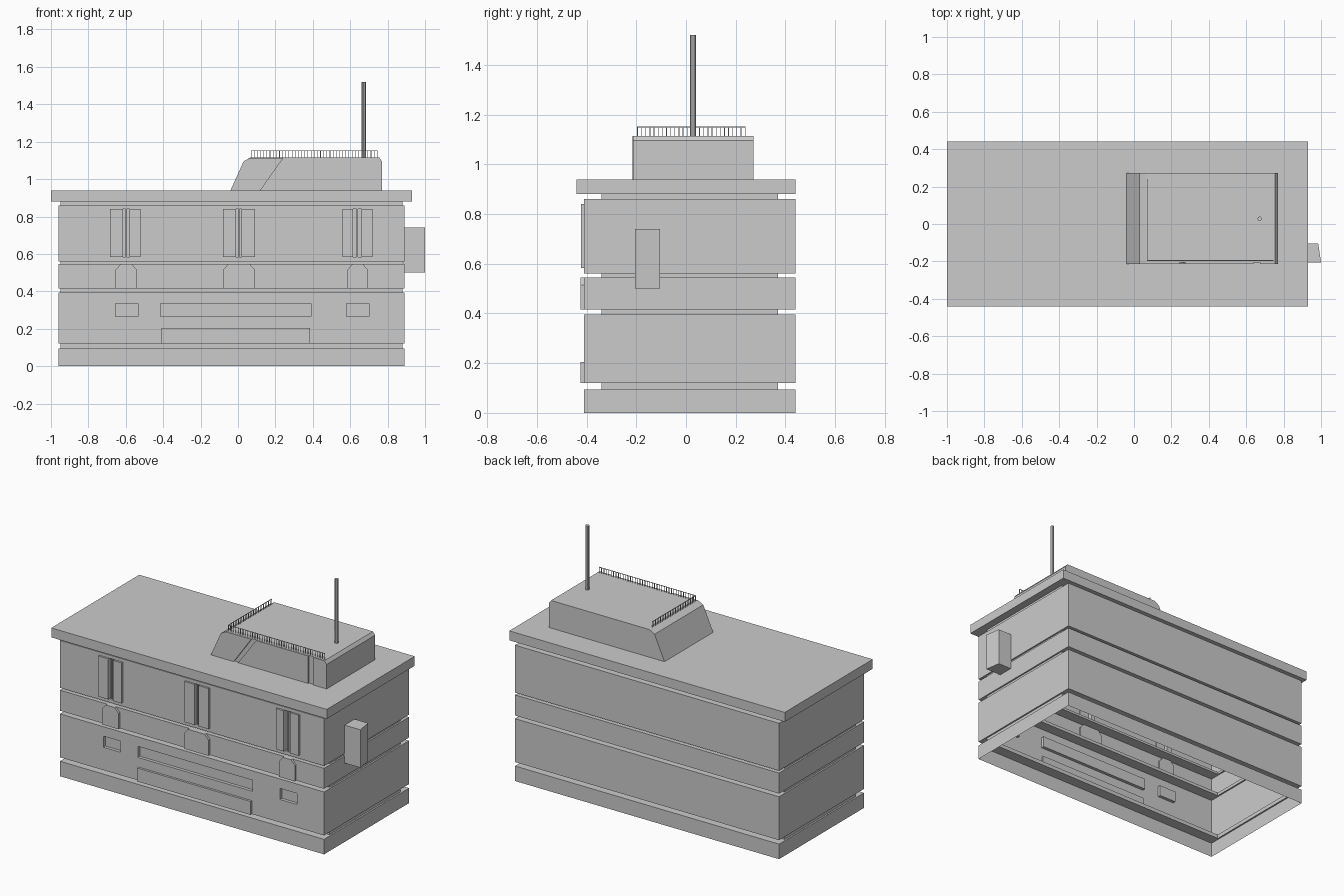
import bpy, bmesh
from mathutils import Vector

if "Cube" in bpy.data.objects:
    bpy.data.objects.remove(bpy.data.objects["Cube"])


def finish(name, bm):
    mesh = bpy.data.meshes.new(name)
    bm.normal_update()
    bm.to_mesh(mesh)
    bm.free()
    ob = bpy.data.objects.new(name, mesh)
    bpy.context.collection.objects.link(ob)
    return ob


def add_box(bm, x0, x1, y0, y1, z0, z1):
    res = bmesh.ops.create_cube(bm, size=1)
    for v in res["verts"]:
        v.co = Vector(((x0 + x1) / 2 + v.co.x * (x1 - x0),
                       (y0 + y1) / 2 + v.co.y * (y1 - y0),
                       (z0 + z1) / 2 + v.co.z * (z1 - z0)))


def box(name, *dims):
    bm = bmesh.new()
    add_box(bm, *dims)
    return finish(name, bm)


def prism(name, pts, y0, y1):
    """Extrude an x-z outline from y0 to y1."""
    bm = bmesh.new()
    face = bm.faces.new([bm.verts.new((x, y0, z)) for x, z in pts])
    ext = bmesh.ops.extrude_face_region(bm, geom=[face], use_keep_orig=True)
    for v in ext["geom"]:
        if isinstance(v, bmesh.types.BMVert):
            v.co.y = y1
    bmesh.ops.recalc_face_normals(bm, faces=bm.faces[:])
    return finish(name, bm)


def recess(bm, x0, x1, z0, z1, depth):
    """Cut a rectangular pocket in the front wall."""
    cuts = [((x0, 0, 0), (1, 0, 0)), ((x1, 0, 0), (1, 0, 0)),
            ((0, 0, z0), (0, 0, 1)), ((0, 0, z1), (0, 0, 1))]
    for co, no in cuts:
        faces = []
        for f in bm.faces:
            c = f.calc_center_median()
            zs = [v.co.z for v in f.verts]
            if all(abs(v.co.y + 0.41) < 1e-4 for v in f.verts) and \
                    min(zs) < z1 and max(zs) > z0:
                faces.append(f)
        geom = set(faces)
        for f in faces:
            geom.update(f.edges)
            geom.update(f.verts)
        bmesh.ops.bisect_plane(bm, geom=list(geom), dist=1e-5,
                               plane_co=co, plane_no=no)
    hit = []
    for f in bm.faces:
        c = f.calc_center_bounds()
        if abs(c.y + 0.41) < 1e-4 and x0 < c.x < x1 and z0 < c.z < z1:
            hit.append(f)
    ext = bmesh.ops.extrude_face_region(bm, geom=hit)
    verts = [g for g in ext["geom"] if isinstance(g, bmesh.types.BMVert)]
    bmesh.ops.translate(bm, verts=verts, vec=(0, depth, 0))
    bmesh.ops.delete(bm, geom=[f for f in hit if f.is_valid], context='FACES')


# Hollow building shell: wall bands, set-back grooves and overhanging roof
WALL = (-0.96, 0.89, -0.41, 0.44)
GROOVE = (-0.95, 0.88, -0.34, 0.37)
ROOF = (-1.0, 0.93, -0.44, 0.44)
levels = []
for z0, z1 in [(0, 0.095), (0.12, 0.395), (0.415, 0.545), (0.56, 0.86)]:
    if z0 > 0:
        levels.append((GROOVE, z0))
    levels += [(WALL, z0), (WALL, z1), (GROOVE, z1)]
levels += [(GROOVE, 0.88), (ROOF, 0.88), (ROOF, 0.94)]

bm = bmesh.new()
rings = []
for (x0, x1, y0, y1), z in levels:
    rings.append([bm.verts.new((x, y, z)) for x, y in
                  ((x0, y0), (x1, y0), (x1, y1), (x0, y1))])
for a, b in zip(rings, rings[1:]):
    for i in range(4):
        j = (i + 1) % 4
        bm.faces.new((a[i], a[j], b[j], b[i]))
bm.faces.new(rings[-1])

# Window pockets
for x0, x1 in [(-0.655, -0.535), (-0.415, 0.39), (0.58, 0.70)]:
    recess(bm, x0, x1, 0.265, 0.335, 0.02)
columns = [(-0.685, -0.615, -0.58, -0.52), (-0.08, -0.01, 0.02, 0.09),
           (0.56, 0.615, 0.66, 0.72)]
for a, b, c, d in columns:
    recess(bm, b, c, 0.583, 0.84, 0.03)
finish("building_shell", bm)

# Shutters beside the tall windows
for i, (a, b, c, d) in enumerate(columns):
    bm = bmesh.new()
    add_box(bm, a, b, -0.422, -0.405, 0.583, 0.84)
    add_box(bm, c, d, -0.422, -0.405, 0.583, 0.84)
    m = (b + c) / 2
    add_box(bm, m - 0.003, m + 0.003, -0.412, -0.38, 0.583, 0.84)
    finish(f"window_shutters_{i}", bm)

# Chamfered blocks in the middle band
for i, (x0, x1) in enumerate([(-0.655, -0.54), (-0.08, 0.09), (0.585, 0.695)]):
    prism(f"arch_block_{i}", [(x0, 0.415), (x1, 0.415), (x1, 0.515),
          (x1 - 0.027, 0.545), (x0 + 0.027, 0.545), (x0, 0.515)], -0.424, -0.40)

# Low front panel
box("front_panel", -0.41, 0.385, -0.424, -0.40, 0.12, 0.205)

# Side sign box, slightly skewed
sign = box("side_box", 0.885, 1.0, -0.205, -0.105, 0.50, 0.74)
for v in sign.data.vertices:
    if v.co.x > 0.95 and v.co.y > -0.15:
        v.co.x = 0.985

# Rooftop cabin with panelled front
prism("roof_cabin", [(-0.04, 0.94), (0.77, 0.94), (0.77, 1.095), (0.755, 1.115),
                     (0.065, 1.115), (0.03, 1.095)], -0.205, 0.272)
prism("cabin_panel_left", [(-0.04, 0.94), (0.12, 0.94), (0.243, 1.114),
                           (0.065, 1.114), (0.03, 1.095)], -0.215, -0.20)
prism("cabin_panel_middle", [(0.15, 0.94), (0.64, 0.94), (0.64, 1.114),
                             (0.275, 1.114)], -0.213, -0.20)
prism("cabin_panel_right", [(0.675, 0.94), (0.77, 0.94), (0.77, 1.095),
                            (0.755, 1.114), (0.675, 1.114)], -0.213, -0.20)

# Railing on two cabin edges
bm = bmesh.new()
X0, X1, Y0, Y1, W = 0.07, 0.745, -0.195, 0.238, 0.0015
add_box(bm, X0 - W, X1 + W, Y0 - W, Y0 + W, 1.149, 1.152)
add_box(bm, X0 - W, X0 + W, Y0 - W, Y1 + W, 1.149, 1.152)
posts = [(X0 + (X1 - X0) * i / 40, Y0) for i in range(41)]
posts += [(X0, Y0 + (Y1 - Y0) * i / 26) for i in range(1, 27)]
for x, y in posts:
    add_box(bm, x - W, x + W, y - W, y + W, 1.113, 1.15)
finish("railing", bm)

# Antenna mast
bpy.ops.mesh.primitive_cylinder_add(vertices=10, radius=0.012, depth=0.42,
                                    location=(0.672, 0.028, 1.31))
bpy.context.object.name = "antenna_mast"
